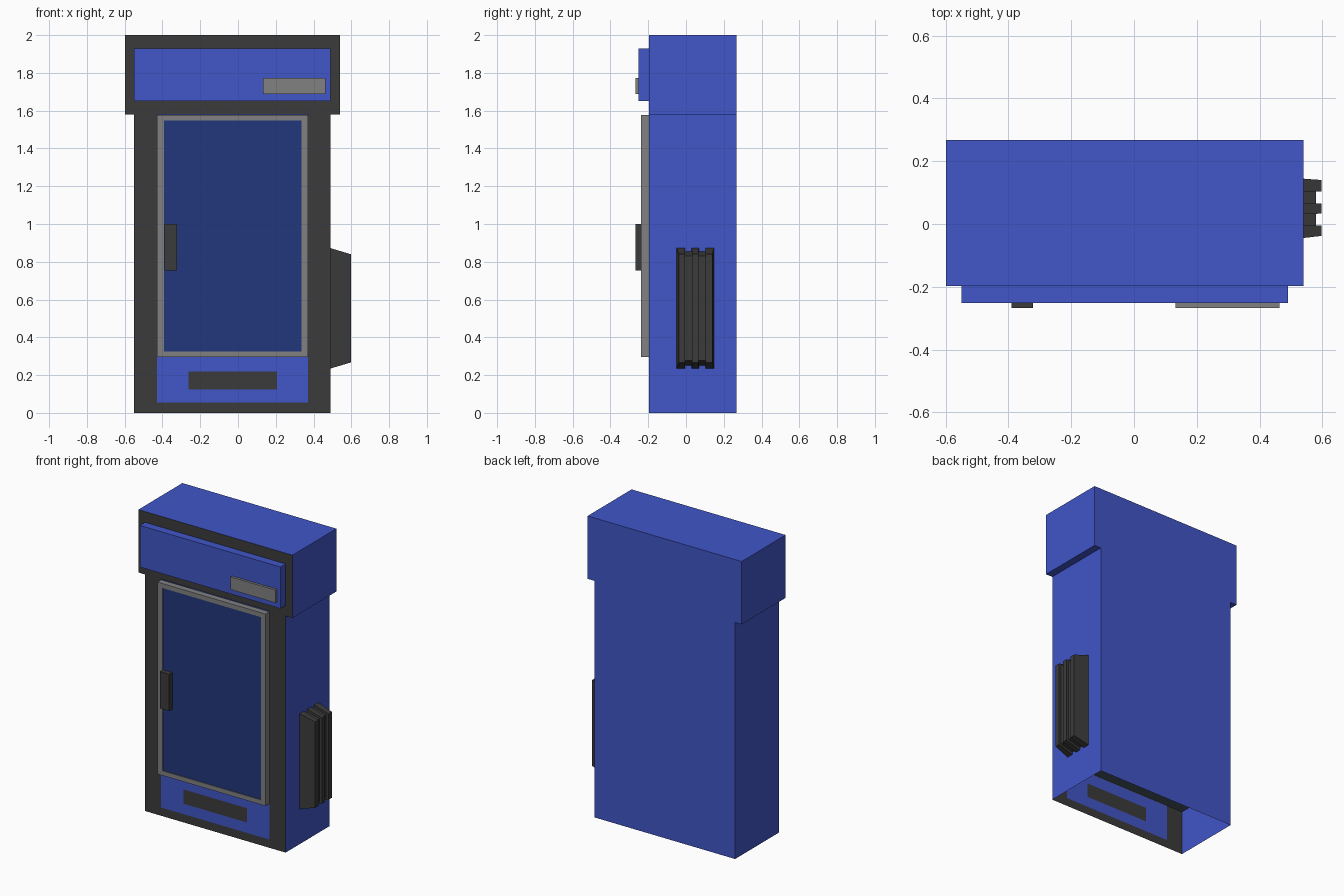
import bpy, bmesh

if "Cube" in bpy.data.objects:
    bpy.data.objects.remove(bpy.data.objects["Cube"])

def material(name, rgb):
    m = bpy.data.materials.new(name)
    m.diffuse_color = (*rgb, 1)
    m.use_nodes = True
    m.node_tree.nodes["Principled BSDF"].inputs["Base Color"].default_value = m.diffuse_color
    return m

BLUE = material("blue_paint", (0.052, 0.093, 0.58))
DARK = material("dark_trim", (0.044, 0.044, 0.044))
GREY = material("grey_metal", (0.22, 0.22, 0.22))
GLASS = material("dark_glass", (0.016, 0.037, 0.2))
SLATE = material("slate_liner", (0.06, 0.09, 0.12))

def finish(name, bm, mats):
    me = bpy.data.meshes.new(name)
    bm.to_mesh(me)
    bm.free()
    for m in mats:
        me.materials.append(m)
    ob = bpy.data.objects.new(name, me)
    bpy.context.collection.objects.link(ob)
    return ob

def box(name, x, y, z, mats, drop=(), front_mat=0):
    """Box from ranges; drop removes sides such as '-z', front_mat colours the -y face."""
    bm = bmesh.new()
    bmesh.ops.create_cube(bm, size=1)
    for v in bm.verts:
        v.co = [r[0] if c < 0 else r[1] for c, r in zip(v.co, (x, y, z))]
    bm.normal_update()
    gone = []
    for f in bm.faces:
        axis = max(range(3), key=lambda i: abs(f.normal[i]))
        side = ("-" if f.normal[axis] < 0 else "+") + "xyz"[axis]
        if side == "-y":
            f.material_index = front_mat
        if side in drop:
            gone.append(f)
    bmesh.ops.delete(bm, geom=gone, context='FACES')
    return finish(name, bm, mats)

def panel_grid(name, xs, zs, y, pick, mats):
    """Flat front wall split at xs and zs; pick gives each cell's material or None for a hole."""
    bm = bmesh.new()
    grid = [[bm.verts.new((x, y, z)) for x in xs] for z in zs]
    for j in range(len(zs) - 1):
        for i in range(len(xs) - 1):
            m = pick(i, j)
            if m is not None:
                f = bm.faces.new((grid[j][i], grid[j][i + 1], grid[j + 1][i + 1], grid[j + 1][i]))
                f.material_index = m
    return finish(name, bm, mats)

def tapered_block(name, x, y, z, inset_y, inset_z, mat):
    """Box whose +x end is narrowed in y and z."""
    ob = box(name, x, y, z, [mat], drop=("-x",))
    for v in ob.data.vertices:
        if v.co.x > (x[0] + x[1]) / 2:
            v.co.y += inset_y[0] if v.co.y < sum(y) / 2 else inset_y[1]
            v.co.z += inset_z if v.co.z < sum(z) / 2 else -inset_z
    return ob

FRONT, BACK = -0.197, 0.267

# Cabinet shell, open underneath, and its overhanging header
box("cabinet_shell", (-0.55, 0.49), (FRONT, BACK), (0, 1.58), [BLUE], drop=("-z", "-y", "+z"))
box("header", (-0.598, 0.54), (FRONT, BACK), (1.58, 2.0), [BLUE, DARK], front_mat=1)
box("display_floor", (-0.548, 0.488), (FRONT + 0.002, BACK - 0.002), (0.297, 0.3), [SLATE])

# Front wall: dark surround, blue kick panel, dark grille, door opening
def front_pick(i, j):
    if i in (0, 4) or j == 0:
        return 0
    if j == 4:
        return None
    return 0 if (i == 2 and j == 2) else 1

panel_grid("front_wall", (-0.55, -0.43, -0.263, 0.206, 0.37, 0.49),
           (0, 0.055, 0.125, 0.22, 0.295, 1.58), FRONT, front_pick, [DARK, BLUE])

# Door: four-sided frame, glass and handle
frame = [("left", (-0.43, -0.392), (0.295, 1.577)), ("right", (0.336, 0.37), (0.295, 1.577)),
         ("bottom", (-0.392, 0.336), (0.295, 0.326)), ("top", (-0.392, 0.336), (1.547, 1.577))]
for side, x, z in frame:
    box("door_frame_" + side, x, (-0.238, FRONT), z, [GREY])
box("door_glass", (-0.392, 0.336), (-0.233, -0.215), (0.326, 1.547), [GLASS])
box("door_handle", (-0.39, -0.322), (-0.267, -0.233), (0.755, 1.0), [DARK])

# Header sign board and small plate
box("sign_board", (-0.55, 0.49), (-0.251, FRONT), (1.65, 1.928), [BLUE])
box("sign_plate", (0.132, 0.464), (-0.267, -0.251), (1.688, 1.773), [GREY])

# Side vent: recessed core with three ribs
tapered_block("vent_core", (0.49, 0.58), (-0.03, 0.127), (0.252, 0.855), (0, 0), 0.025, DARK)
ribs = [((-0.05, -0.005), (0.012, 0.0)), ((0.03, 0.068), (0.003, -0.003)), ((0.103, 0.148), (0.0, -0.008))]
for n, (y, inset) in enumerate(ribs, 1):
    tapered_block(f"vent_rib_{n}", (0.49, 0.597), y, (0.235, 0.872), inset, 0.032, DARK)
